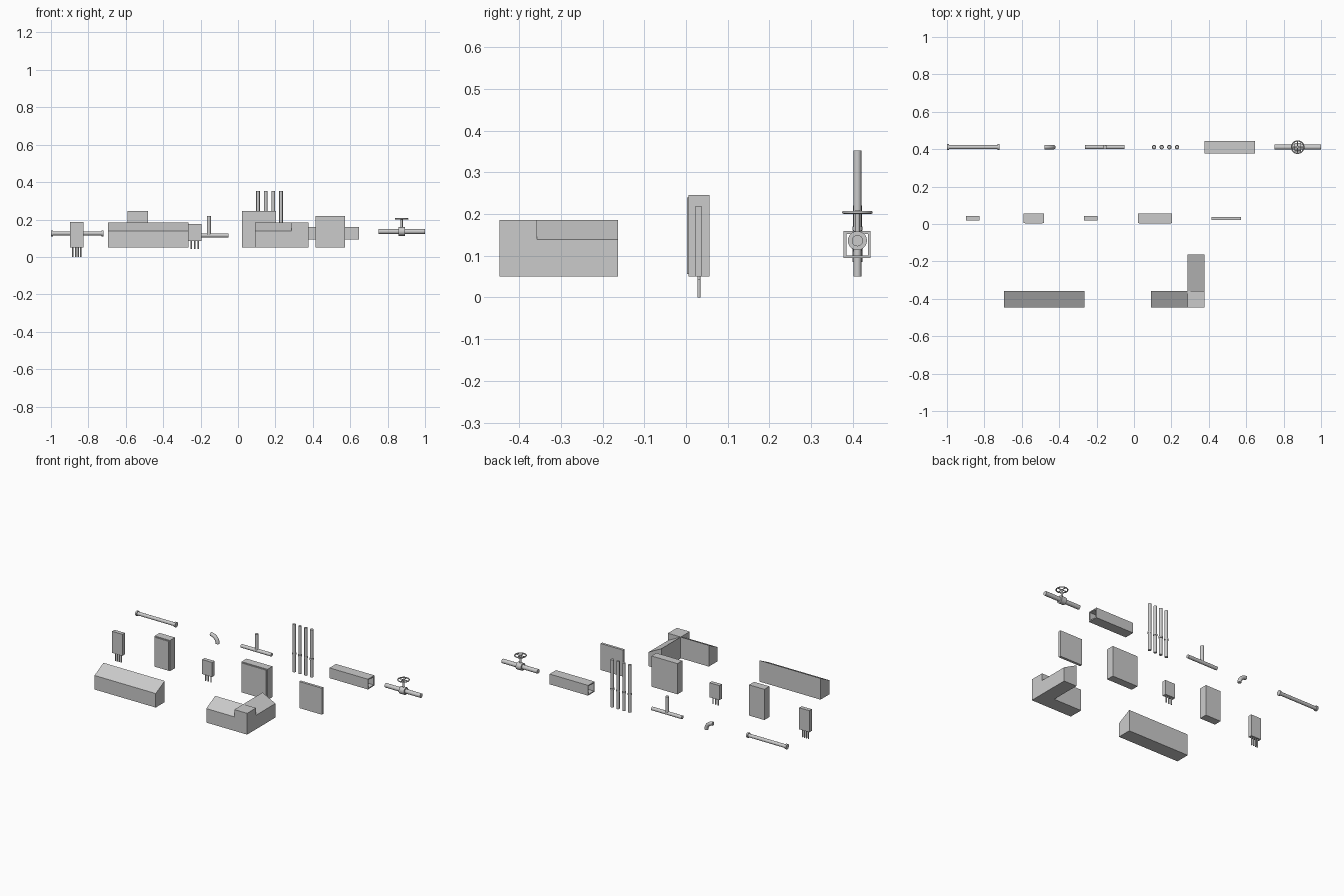
import bpy, bmesh, math
from mathutils import Vector, Matrix

if "Cube" in bpy.data.objects:
    bpy.data.objects.remove(bpy.data.objects["Cube"])


def finish(name, bm, smooth=False):
    bmesh.ops.recalc_face_normals(bm, faces=bm.faces[:])
    me = bpy.data.meshes.new(name)
    bm.to_mesh(me)
    bm.free()
    ob = bpy.data.objects.new(name, me)
    bpy.context.collection.objects.link(ob)
    if smooth:
        bpy.ops.object.select_all(action='DESELECT')
        ob.select_set(True)
        bpy.context.view_layer.objects.active = ob
        bpy.ops.object.shade_smooth_by_angle(angle=math.radians(40))
    return ob


def add_box(bm, lo, hi):
    lo, hi = Vector(lo), Vector(hi)
    m = Matrix.Translation((lo + hi) / 2) @ Matrix.Diagonal((*(hi - lo), 1))
    bmesh.ops.create_cube(bm, size=1, matrix=m)


def add_tube(bm, a, b, r, sides=20):
    a, b = Vector(a), Vector(b)
    d = b - a
    m = Matrix.Translation((a + b) / 2) @ d.to_track_quat('Z', 'Y').to_matrix().to_4x4()
    bmesh.ops.create_cone(bm, cap_ends=True, segments=sides, radius1=r, radius2=r,
                          depth=d.length, matrix=m)


def add_prism(bm, profile, offset):
    vs = [bm.verts.new(p) for p in profile]
    f = bm.faces.new(vs)
    ex = bmesh.ops.extrude_face_region(bm, geom=[f], use_keep_orig=True)
    bmesh.ops.translate(bm, vec=offset,
                        verts=[g for g in ex['geom'] if isinstance(g, bmesh.types.BMVert)])


def tubes(name, parts):
    bm = bmesh.new()
    for a, b, r in parts:
        add_tube(bm, a, b, r)
    return finish(name, bm, True)


def sweep(name, centre, major, minor, u, v, a0, a1, steps):
    # round tube along an arc in the plane of u and v
    u, v, c = Vector(u), Vector(v), Vector(centre)
    n = u.cross(v)
    bm = bmesh.new()
    closed = abs(a1 - a0 - math.tau) < 1e-5
    rings = []
    for i in range(steps if closed else steps + 1):
        a = a0 + (a1 - a0) * i / steps
        d = u * math.cos(a) + v * math.sin(a)
        rings.append([bm.verts.new(c + d * (major + minor * math.cos(t)) + n * minor * math.sin(t))
                      for t in (math.tau * k / 16 for k in range(16))])
    for i in range(steps):
        p, q = rings[i], rings[(i + 1) % len(rings)]
        for k in range(16):
            j = (k + 1) % 16
            bm.faces.new((p[k], p[j], q[j], q[k]))
    if not closed:
        bm.faces.new(rings[0])
        bm.faces.new(rings[-1])
    return finish(name, bm, True)


# front row: sloped consoles
Y0, Y1, Z0, ZL, ZH = -0.447, -0.357, 0.05, 0.139, 0.185
section = [(0, Z0), (0, ZL), (Y1 - Y0, ZH), (Y1 - Y0, Z0)]
bm = bmesh.new()
add_prism(bm, [(-0.695, Y0 + d, z) for d, z in section], (0.43, 0, 0))
finish("straight_console", bm)

bm = bmesh.new()
add_prism(bm, [(0.09, Y0 + d, z) for d, z in section], (0.197, 0, 0))
add_prism(bm, [(0.377 - d, Y1, z) for d, z in section], (0, 0.194, 0))
add_box(bm, (0.287, Y0, Z0), (0.377, Y1, ZH))
finish("corner_console", bm)

# middle row: cabinets with thin doors
for name, x0, x1 in (("narrow_cabinet", -0.59, -0.482), ("wide_cabinet", 0.021, 0.203)):
    bm = bmesh.new()
    add_box(bm, (x0, 0.006, 0.05), (x1, 0.056, 0.245))
    add_box(bm, (x0 + 0.006, 0.002, 0.056), (x1 - 0.006, 0.006, 0.239))
    finish(name, bm)

# wall boxes with conduits below
for name, x0, x1, zb, zt, count in (("tall_junction_box", -0.898, -0.826, 0.05, 0.187, 4),
                                    ("small_junction_box", -0.266, -0.195, 0.085, 0.177, 3)):
    bm = bmesh.new()
    add_box(bm, (x0, 0.019, zb), (x1, 0.044, zt))
    finish(name, bm)
    xc, pitch = (x0 + x1) / 2, 0.054 / count if count == 4 else 0.019
    pts = [xc + (i - (count - 1) / 2) * pitch for i in range(count)]
    tubes(name + "_conduits", [((x, 0.031, zb - (0.05 if count == 4 else 0.042)),
                                (x, 0.031, zb + 0.002), 0.004) for x in pts])

# flat panel
bm = bmesh.new()
add_box(bm, (0.415, 0.022, 0.05), (0.573, 0.038, 0.218))
finish("flat_panel", bm)

# back row: flanged pipe
Y = 0.411
Zp = 0.126
tubes("flanged_pipe", [((-1, Y, Zp), (-0.72, Y, Zp), 0.011),
                       ((-1, Y, Zp), (-0.99, Y, Zp), 0.016),
                       ((-0.73, Y, Zp), (-0.72, Y, Zp), 0.016)])

# elbow, level on the left and turning down on the right
sweep("pipe_elbow", (-0.478, Y, 0.085), 0.047, 0.012, (1, 0, 0), (0, 0, 1), 0, math.pi / 2, 12)

# tee
tubes("pipe_tee", [((-0.263, Y, 0.115), (-0.05, Y, 0.115), 0.011),
                   ((-0.156, Y, 0.115), (-0.156, Y, 0.22), 0.011)])

# four upright conduits with couplings
for i in range(4):
    x = 0.107 + 0.041 * i
    tubes("upright_conduit_%d" % (i + 1), [((x, Y, 0.05), (x, Y, 0.352), 0.0095),
                                          ((x, Y, 0.16), (x, Y, 0.17), 0.012)])

# hollow square duct
bm = bmesh.new()
ya, yb, za, zb, t = 0.378, 0.443, 0.094, 0.159, 0.007
loops = []
for x in (0.378, 0.648):
    for k in (0, t):
        loops.append([bm.verts.new((x, y, z)) for y, z in
                      ((ya + k, za + k), (yb - k, za + k), (yb - k, zb - k), (ya + k, zb - k))])
for p, q in ((0, 2), (2, 3), (3, 1), (1, 0)):
    for i in range(4):
        j = (i + 1) % 4
        bm.faces.new((loops[p][i], loops[p][j], loops[q][j], loops[q][i]))
finish("square_duct", bm)

# valve: pipe, body, stem and handwheel
Zv, X = 0.136, 0.875
tubes("valve_body", [((0.75, Y, Zv), (1, Y, Zv), 0.0135),
                     ((X - 0.018, Y, Zv), (X + 0.018, Y, Zv), 0.023),
                     ((X, Y, Zv), (X, Y, 0.208), 0.006)])
W = 0.204
sweep("valve_handwheel", (X, Y, W), 0.033, 0.0035, (1, 0, 0), (0, 1, 0), 0, math.tau, 32)
tubes("handwheel_spokes", [((X - 0.033, Y, W), (X + 0.033, Y, W), 0.0028),
                           ((X, Y - 0.033, W), (X, Y + 0.033, W), 0.0028)])
